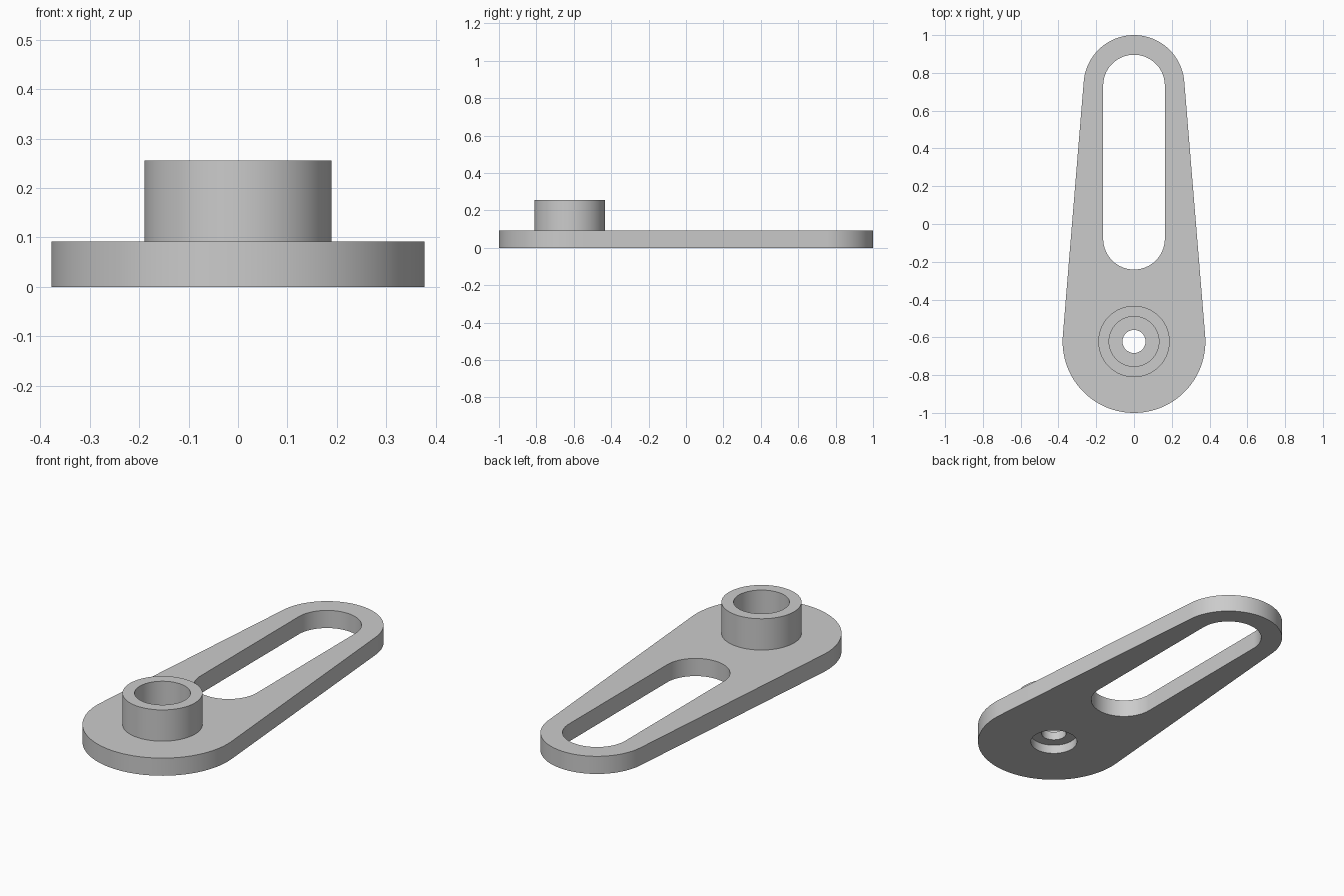
import bpy, bmesh
from math import sin, cos, asin, pi

cube = bpy.data.objects.get("Cube")
if cube:
    bpy.data.objects.remove(cube, do_unlink=True)

grey = bpy.data.materials.new("light grey")
grey.use_nodes = True
COLOUR = (0.6, 0.6, 0.6, 1)
grey.diffuse_color = COLOUR
grey.node_tree.nodes["Principled BSDF"].inputs["Base Color"].default_value = COLOUR

PIVOT_Y = -0.622
PLATE_TOP = 0.092
BOSS_TOP = 0.255


def arc(y, radius, start, end, steps=64):
    """Points on an arc centred on the long axis."""
    angles = [start + (end - start) * i / steps for i in range(steps + 1)]
    return [(radius * cos(a), y + radius * sin(a)) for a in angles]


def tapered_loop(y0, r0, y1, r1):
    """Two circles joined by their outer tangents."""
    lean = asin((r0 - r1) / (y1 - y0))
    return arc(y1, r1, lean, pi - lean) + arc(y0, r0, pi - lean, 2 * pi + lean)


def circle(radius):
    return arc(PIVOT_Y, radius, 0, 2 * pi, 96)[:-1]


def prism(name, outline, bottom, top):
    bm = bmesh.new()
    base = bm.faces.new([bm.verts.new((x, y, bottom)) for x, y in outline])
    extruded = bmesh.ops.extrude_face_region(bm, geom=[base])["geom"]
    verts = [v for v in extruded if isinstance(v, bmesh.types.BMVert)]
    bmesh.ops.translate(bm, verts=verts, vec=(0, 0, top - bottom))
    bmesh.ops.recalc_face_normals(bm, faces=bm.faces)
    mesh = bpy.data.meshes.new(name)
    bm.to_mesh(mesh)
    bm.free()
    mesh.materials.append(grey)
    obj = bpy.data.objects.new(name, mesh)
    bpy.context.collection.objects.link(obj)
    return obj


def combine(target, tool, operation):
    bpy.ops.object.select_all(action='DESELECT')
    bpy.context.view_layer.objects.active = target
    target.select_set(True)
    mod = target.modifiers.new(tool.name, 'BOOLEAN')
    mod.operation = operation
    mod.solver = 'EXACT'
    mod.object = tool
    bpy.ops.object.modifier_apply(modifier=mod.name)
    bpy.data.objects.remove(tool, do_unlink=True)


# Tapered plate with a raised boss
arm = prism("slotted_arm", tapered_loop(PIVOT_Y, 0.378, 0.733, 0.267), 0, PLATE_TOP)
combine(arm, prism("boss", circle(0.189), 0.07, BOSS_TOP), 'UNION')

# Long slot, boss bore, bottom recess and through hole
cutters = [
    ("slot", tapered_loop(-0.078, 0.163, 0.733, 0.163), -0.1, 0.2),
    ("boss_bore", circle(0.132), PLATE_TOP, 0.4),
    ("bottom_recess", circle(0.115), -0.1, 0.047),
    ("through_hole", circle(0.061), -0.2, 0.5),
]
for cutter in cutters:
    combine(arm, prism(*cutter), 'DIFFERENCE')

bpy.ops.object.shade_smooth_by_angle(angle=pi / 6)
